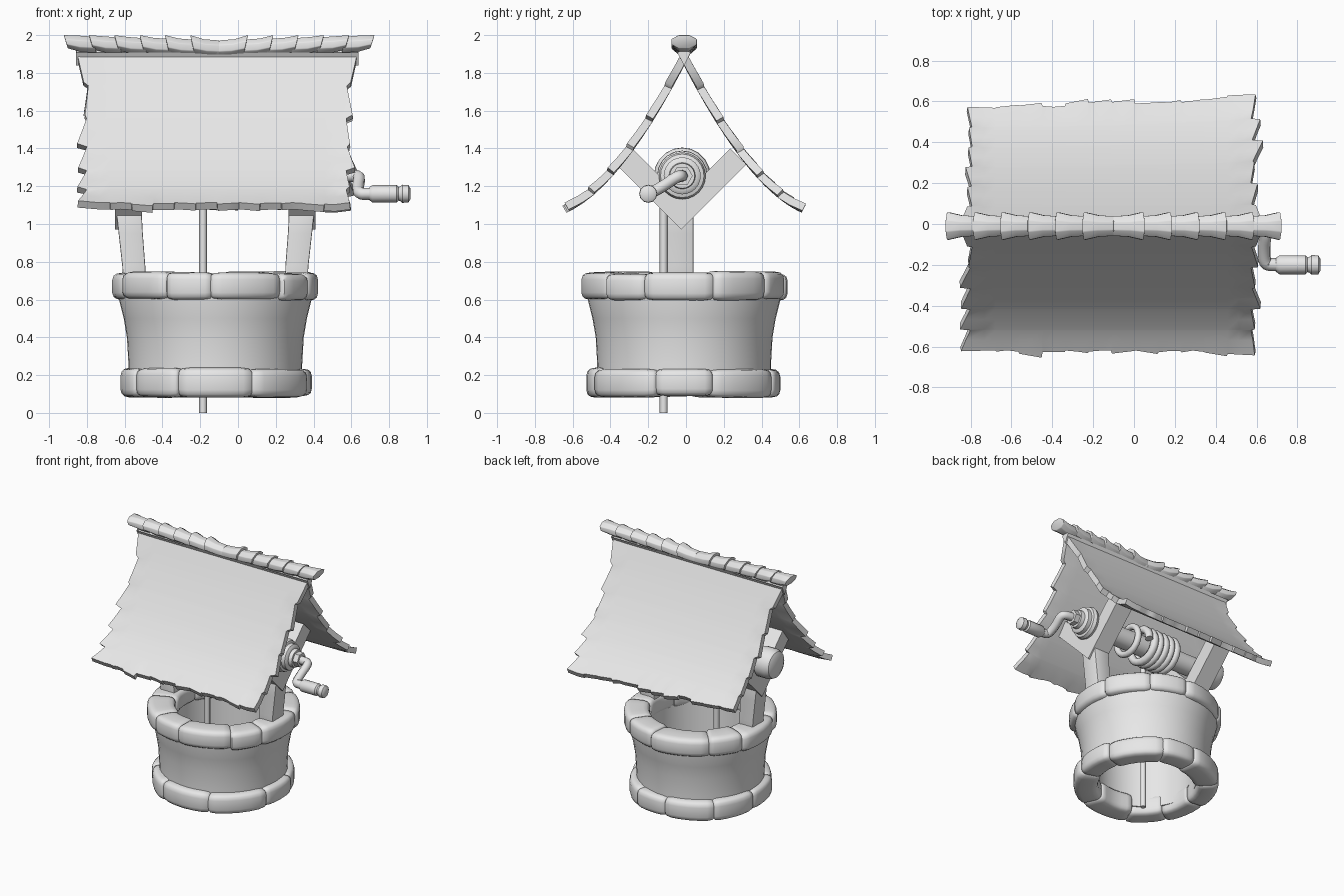
import bpy, bmesh, math, random
from math import sin, cos, pi, tau

random.seed(7)
cube = bpy.data.objects.get("Cube")
if cube:
    bpy.data.objects.remove(cube, do_unlink=True)

grey = bpy.data.materials.new("plain grey")
grey.use_nodes = True
COLOUR = (0.8, 0.8, 0.8, 1)
grey.diffuse_color = COLOUR
grey.node_tree.nodes["Principled BSDF"].inputs["Base Color"].default_value = COLOUR

CX, CY = -0.12, -0.01        # well centre
AY, AZ = -0.02, 1.255        # axle line


def finish(obj, angle=35):
    """Bake modifiers and curves, add the material and shade."""
    bpy.context.collection.objects.link(obj)
    bpy.ops.object.select_all(action='DESELECT')
    obj.select_set(True)
    bpy.context.view_layer.objects.active = obj
    obj.data.materials.append(grey)
    bpy.ops.object.convert(target='MESH')
    bpy.ops.object.shade_smooth_by_angle(angle=math.radians(angle))


def loft(name, sections, cyclic=False, bevel=0, angle=35):
    """Skin a list of equal-length point loops."""
    bm = bmesh.new()
    rings = [[bm.verts.new(p) for p in s] for s in sections]
    n = len(rings[0])
    pairs = list(zip(rings, rings[1:]))
    if cyclic:
        pairs.append((rings[-1], rings[0]))
    else:
        bm.faces.new(rings[0])
        bm.faces.new(rings[-1])
    for a, b in pairs:
        for i in range(n):
            j = (i + 1) % n
            bm.faces.new((a[i], a[j], b[j], b[i]))
    bmesh.ops.recalc_face_normals(bm, faces=bm.faces)
    mesh = bpy.data.meshes.new(name)
    bm.to_mesh(mesh)
    bm.free()
    obj = bpy.data.objects.new(name, mesh)
    if bevel:
        mod = obj.modifiers.new("edge", 'BEVEL')
        mod.width, mod.segments = bevel, 2
    finish(obj, angle)


def lathe_x(name, profile, y, z, sides=24):
    """Turned part along x from (x, radius) pairs."""
    loft(name, [[(x, y + r * cos(tau * i / sides), z + r * sin(tau * i / sides))
                 for i in range(sides)] for x, r in profile])


def tube(name, points, radius, kind='POLY'):
    curve = bpy.data.curves.new(name, 'CURVE')
    curve.dimensions = '3D'
    curve.bevel_depth, curve.bevel_resolution = radius, 2
    curve.use_fill_caps = True
    curve.resolution_u = 5
    spline = curve.splines.new(kind)
    spline.points.add(len(points) - 1)
    for p, co in zip(spline.points, points):
        p.co = (*co, 1)
    if kind == 'NURBS':
        spline.order_u = 3
        spline.use_endpoint_u = True
    finish(bpy.data.objects.new(name, curve), 50)


def polar(r, a, z):
    return (CX + r * cos(a), CY + r * sin(a), z)


# Curved hollow well wall
wall = [(0.36, 0.14), (0.46, 0.14), (0.46, 0.26), (0.468, 0.4), (0.485, 0.5),
        (0.515, 0.62), (0.515, 0.66), (0.37, 0.66)]
loft("well_wall", [[polar(r, tau * k / 48, z) for r, z in wall] for k in range(48)], cyclic=True)


# Rings of rounded, uneven stones
def stone_ring(name, count, r_in, r_out, z0, z1):
    widths = [random.uniform(0.6, 1.5) for _ in range(count)]
    start = 0.3
    for k, w in enumerate(widths):
        span = tau * w / sum(widths)
        steps = 8
        top = z1 - random.uniform(0, 0.015)
        low = z0 + random.uniform(0, 0.012)
        outer = r_out - random.uniform(0, 0.015)
        inner = r_in + random.uniform(-0.015, 0.02)
        slant = random.uniform(-0.025, 0.025)
        rm, zm = (outer + inner) / 2, (top + low) / 2
        sections = []
        for s in range(steps + 1):
            t = 0.5 - 0.5 * cos(pi * s / steps)
            a = start + span * (1.03 * t - 0.015)
            shrink = 0.78 if s in (0, steps) else 0.94 if s in (1, steps - 1) else 1
            ring = []
            for i in range(16):
                c, d = cos(tau * (i + 0.5) / 16), sin(tau * (i + 0.5) / 16)
                px = math.copysign(abs(c) ** 0.45, c) * (outer - inner) / 2
                pz = math.copysign(abs(d) ** 0.45, d) * (top - low) / 2
                ring.append(polar(rm + px * shrink + slant * (t - 0.5), a,
                                  zm + pz * shrink * (1 + 2 * slant * (t - 0.5))))
            sections.append(ring)
        loft(f"{name}_{k + 1}", sections, angle=50)
        start += span


stone_ring("rim_stone", 10, 0.35, 0.555, 0.593, 0.752)
stone_ring("base_stone", 9, 0.345, 0.522, 0.078, 0.242)

# Leaning posts with V brackets under the roof
vee = [(0, 0.97), (0.345, 1.315), (0.26, 1.4), (0, 1.14), (-0.26, 1.4), (-0.345, 1.315)]
for side, label in ((-1, "right"), (1, "left")):
    path = [(0.425, 0.62, 0.058), (0.432, 0.78, 0.061), (0.448, 0.95, 0.064), (0.46, 1.1, 0.068)]
    loft(f"{label}_post",
         [[(CX + side * x + dx * h, -0.03 + dy * 0.07, z)
           for dx, dy in ((-1, -1), (1, -1), (1, 1), (-1, 1))] for x, z, h in path], bevel=0.006)
    loft(f"{label}_bracket", [[(CX + side * x, y - 0.025, z) for y, z in vee]
                              for x in (0.388, 0.53)], angle=20)

# Axle, end cap, collar and crank
lathe_x("axle", [(-0.68, 0.075), (0.44, 0.075)], AY, AZ)
lathe_x("axle_cap", [(-0.645, 0.1), (-0.66, 0.114), (-0.74, 0.114), (-0.775, 0.1), (-0.79, 0.07)], AY, AZ)
lathe_x("crank_collar", [(0.405, 0.115), (0.43, 0.124), (0.455, 0.115), (0.46, 0.098), (0.49, 0.098),
                         (0.5, 0.085), (0.502, 0.07), (0.53, 0.066)], AY, AZ)
lathe_x("crank_nut", [(0.52, 0.055), (0.57, 0.055)], AY, AZ, 6)
tube("crank_arm", [(0.5, AY, AZ), (0.62, AY, AZ), (0.645, -0.05, 1.25), (0.635, -0.12, 1.2),
                   (0.64, -0.195, 1.16), (0.68, -0.2, 1.16), (0.74, -0.2, 1.16)], 0.032, 'NURBS')
lathe_x("crank_handle", [(0.695, 0.034), (0.712, 0.046), (0.84, 0.046), (0.85, 0.036),
                         (0.858, 0.038), (0.87, 0.048), (0.902, 0.046), (0.912, 0.03)],
        -0.2, 1.16, 12)


# Rope wound on the axle and hanging down the shaft
def coil(x0, x1, turns, r):
    n = int(turns * 20)
    return [(x0 + (x1 - x0) * i / n, AY - r * cos(tau * turns * i / n),
             AZ + r * sin(tau * turns * i / n)) for i in range(n + 1)]


tube("rope_coil", coil(-0.34, -0.06, 5.5, 0.12), 0.03)
tube("loose_rope_loop", coil(0.02, 0.05, 1, 0.11), 0.024)
tube("hanging_rope", [(-0.185, -0.118, 0), (-0.185, -0.118, 0.6), (-0.185, -0.118, AZ)], 0.021)


# Sagging roof sheet with ragged shingle edges
def roof_height(y):
    return 1.078 + 0.852 * (1 - min(abs(y) / 0.72, 1)) ** 1.7


ROWS, COLS = 6, 12
cuts = (0.02, 0.5, 0.98)
us = [(k + f) / COLS for k in range(COLS) for f in cuts]
half = [(k + f) / ROWS for k in range(ROWS) for f in cuts]
vs = [-v for v in reversed(half)] + [0] + half
flare = {(s, e, k): random.uniform(0.02, 0.07) for s in (0, 1) for e in (0, 1) for k in range(ROWS)}
for s in (0, 1):
    for e in (0, 1):
        flare[s, e, 0] = 0.07
drop = {(s, k): (random.uniform(0, 0.02), random.uniform(-0.02, 0.02))
        for s in (0, 1) for k in range(COLS)}
bm = bmesh.new()
grid = []
for i, u in enumerate(us):
    column = []
    for j, v in enumerate(vs):
        back = int(v > 0)
        x = -0.11 + (u - 0.5) * 1.36
        reach = 0.58 + 0.05 * u ** 2 if back else 0.61
        y = v * reach
        if j in (0, len(vs) - 1):
            base, tilt = drop[back, int(u * COLS)]
            y += math.copysign(base + tilt * ((u * COLS) % 1), v)
        lift = 0
        if i in (0, len(us) - 1):
            end = int(i > 0)
            row, part = int(abs(v) * ROWS), (abs(v) * ROWS) % 1
            spread = 1 - 0.6 * part if row == 0 else 0.2 + 0.8 * part
            x += (1 if end else -1) * flare[back, end, row] * spread
            lift = 0.012 * part
        column.append(bm.verts.new((x, y - 0.01, roof_height(y) + lift)))
    grid.append(column)
for a, b in zip(grid, grid[1:]):
    for j in range(len(vs) - 1):
        bm.faces.new((a[j], b[j], b[j + 1], a[j + 1]))
mesh = bpy.data.meshes.new("roof")
bm.to_mesh(mesh)
bm.free()
roof = bpy.data.objects.new("roof", mesh)
solid = roof.modifiers.new("thickness", 'SOLIDIFY')
solid.thickness, solid.offset, solid.use_even_offset = 0.042, -1, True
finish(roof, 40)

# Overlapping flared ridge tiles, mirrored from the middle
for side, label in ((-1, "right"), (1, "left")):
    for k in range(6):
        sections = []
        for x, ry, rz, z in ((k * 0.134 - 0.01, 0.052, 0.042, 1.93 + 0.004 * k),
                             (k * 0.134 + 0.07, 0.056, 0.044, 1.934 + 0.004 * k),
                             (k * 0.134 + 0.142, 0.074, 0.05 - 0.003 * k, 1.95 + 0.003 * k)):
            sections.append([(-0.1 + side * (x + 0.012 * sin(tau * (i + 0.5) / 8)),
                              -0.01 + ry * cos(tau * (i + 0.5) / 8),
                              z + rz * 1.08 * sin(tau * (i + 0.5) / 8)) for i in range(8)])
        loft(f"{label}_ridge_tile_{k + 1}", sections, bevel=0.004)
